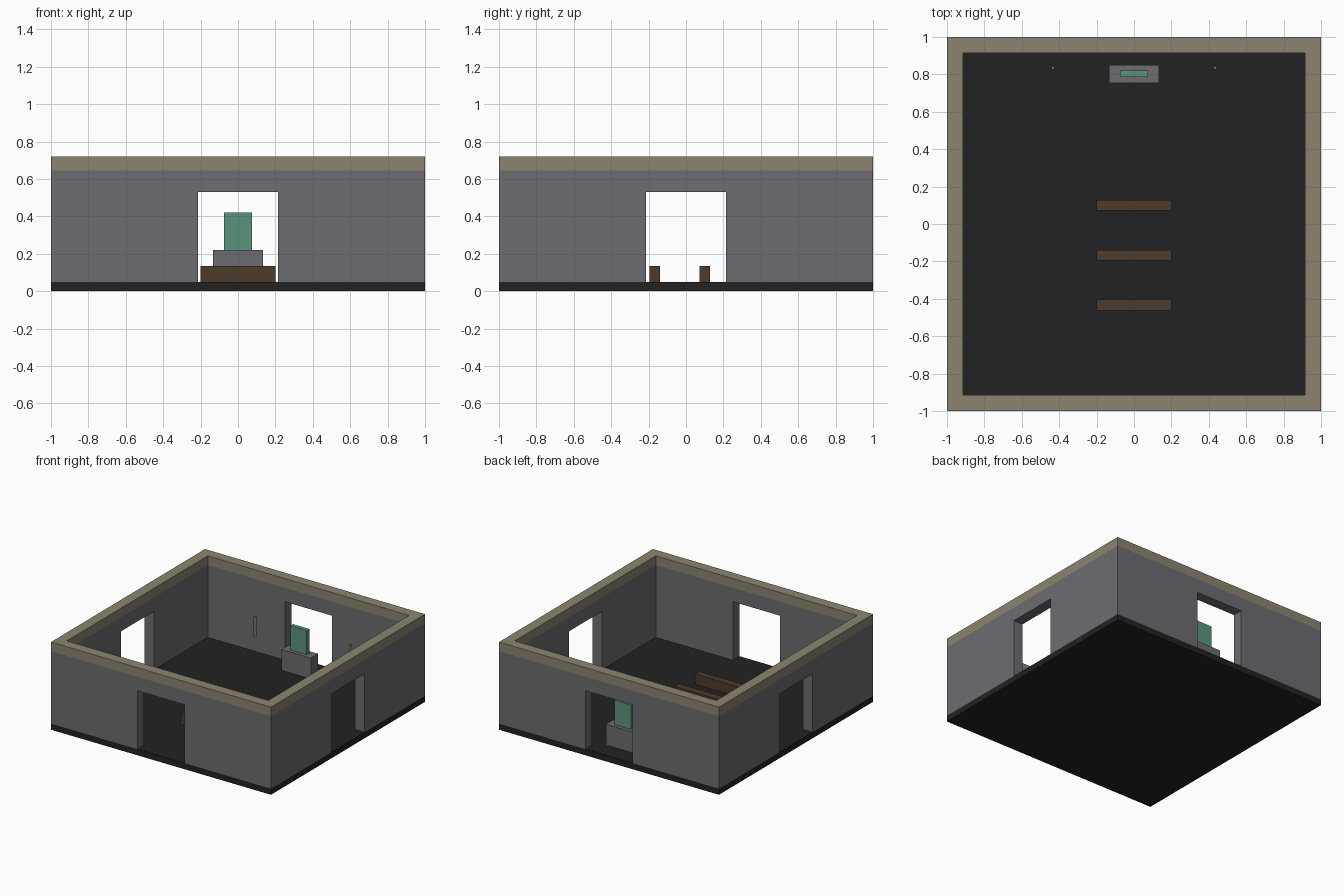
import bpy, bmesh, math
from mathutils import Matrix

if "Cube" in bpy.data.objects:
    bpy.data.objects.remove(bpy.data.objects["Cube"])


def material(name, rgb):
    lin = [((c / 255 + 0.055) / 1.055) ** 2.4 for c in rgb]
    m = bpy.data.materials.new(name)
    m.diffuse_color = (*lin, 1)
    m.use_nodes = True
    m.node_tree.nodes["Principled BSDF"].inputs["Base Color"].default_value = m.diffuse_color
    return m


STONE = material("grey stone", (108, 108, 114))
TAN = material("tan trim", (140, 132, 112))
FLOOR = material("dark floor", (34, 34, 35))
WOOD = material("brown wood", (78, 59, 44))
JADE = material("jade green", (92, 148, 124))


def finish(name, bm, mat):
    bmesh.ops.recalc_face_normals(bm, faces=bm.faces)
    me = bpy.data.meshes.new(name)
    bm.to_mesh(me)
    bm.free()
    me.materials.append(mat)
    ob = bpy.data.objects.new(name, me)
    bpy.context.collection.objects.link(ob)
    return ob


def box(name, x, y, z, mat):
    """Box from (min, max) ranges."""
    bm = bmesh.new()
    size = [b - a for a, b in (x, y, z)]
    mid = [(a + b) / 2 for a, b in (x, y, z)]
    bmesh.ops.create_cube(bm, size=1, matrix=Matrix.Translation(mid) @ Matrix.Diagonal((*size, 1)))
    return finish(name, bm, mat)


IN = 0.915                       # inner face of the walls
BASE, TOP, RIM = 0.05, 0.645, 0.72
DOOR, HEAD = 0.215, 0.53


def ring(name, profile, mat):
    """Four mitred sides; corner points (|x| = 1) are pulled in on the inner face."""
    bm = bmesh.new()
    for k in range(4):
        rot = Matrix.Rotation(k * math.pi / 2, 3, 'Z')
        outer = [bm.verts.new(rot @ v) for v in (Matrix.Identity(3) @ p for p in to_vec(profile, 1))]
        inner = [bm.verts.new(rot @ v) for v in to_vec(profile, IN)]
        bm.faces.new(outer)
        bm.faces.new(inner[::-1])
        n = len(profile)
        for i in range(n):
            j = (i + 1) % n
            same_corner = profile[i][0] == profile[j][0] and abs(profile[i][0]) == 1
            if not same_corner:
                bm.faces.new((outer[i], outer[j], inner[j], inner[i]))
    bmesh.ops.remove_doubles(bm, verts=bm.verts, dist=1e-4)
    return finish(name, bm, mat)


def to_vec(profile, d):
    from mathutils import Vector
    return [Vector((x * d if abs(x) == 1 else x, -d, z)) for x, z in profile]


# Floor slab
box("floor", (-1, 1), (-1, 1), (0, BASE), FLOOR)

# Walls with a doorway on every side, and the rim on top
ring("walls", [(-1, BASE), (-DOOR, BASE), (-DOOR, HEAD), (DOOR, HEAD),
               (DOOR, BASE), (1, BASE), (1, TOP), (-1, TOP)], STONE)
ring("wall_rim", [(-1, TOP), (1, TOP), (1, RIM), (-1, RIM)], TAN)

# Benches
for i, y in enumerate((0.1, -0.167, -0.433)):
    box(f"bench_{i + 1}", (-0.2, 0.2), (y - 0.029, y + 0.029), (BASE, 0.135), WOOD)

# Altar and the tablet standing on it
box("altar", (-0.133, 0.133), (0.755, 0.85), (BASE, 0.22), STONE)
box("tablet", (-0.074, 0.074), (0.786, 0.82), (0.22, 0.42), JADE)

# Three-sided candles floating beside the altar
for side, x in (("left", -0.433), ("right", 0.433)):
    bm = bmesh.new()
    place = Matrix.Translation((x, 0.836, 0.298)) @ Matrix.Rotation(math.pi, 4, 'Z')
    bmesh.ops.create_cone(bm, cap_ends=True, segments=3, radius1=0.014, radius2=0.014,
                          depth=0.165, matrix=place)
    # turn one corner toward the front
    low = min(bm.verts, key=lambda v: v.co.y)
    ang = math.atan2(low.co.y - 0.836, low.co.x - x)
    bmesh.ops.rotate(bm, verts=bm.verts, cent=(x, 0.836, 0),
                     matrix=Matrix.Rotation(-math.pi / 2 - ang, 3, 'Z'))
    finish(f"candle_{side}", bm, TAN)
